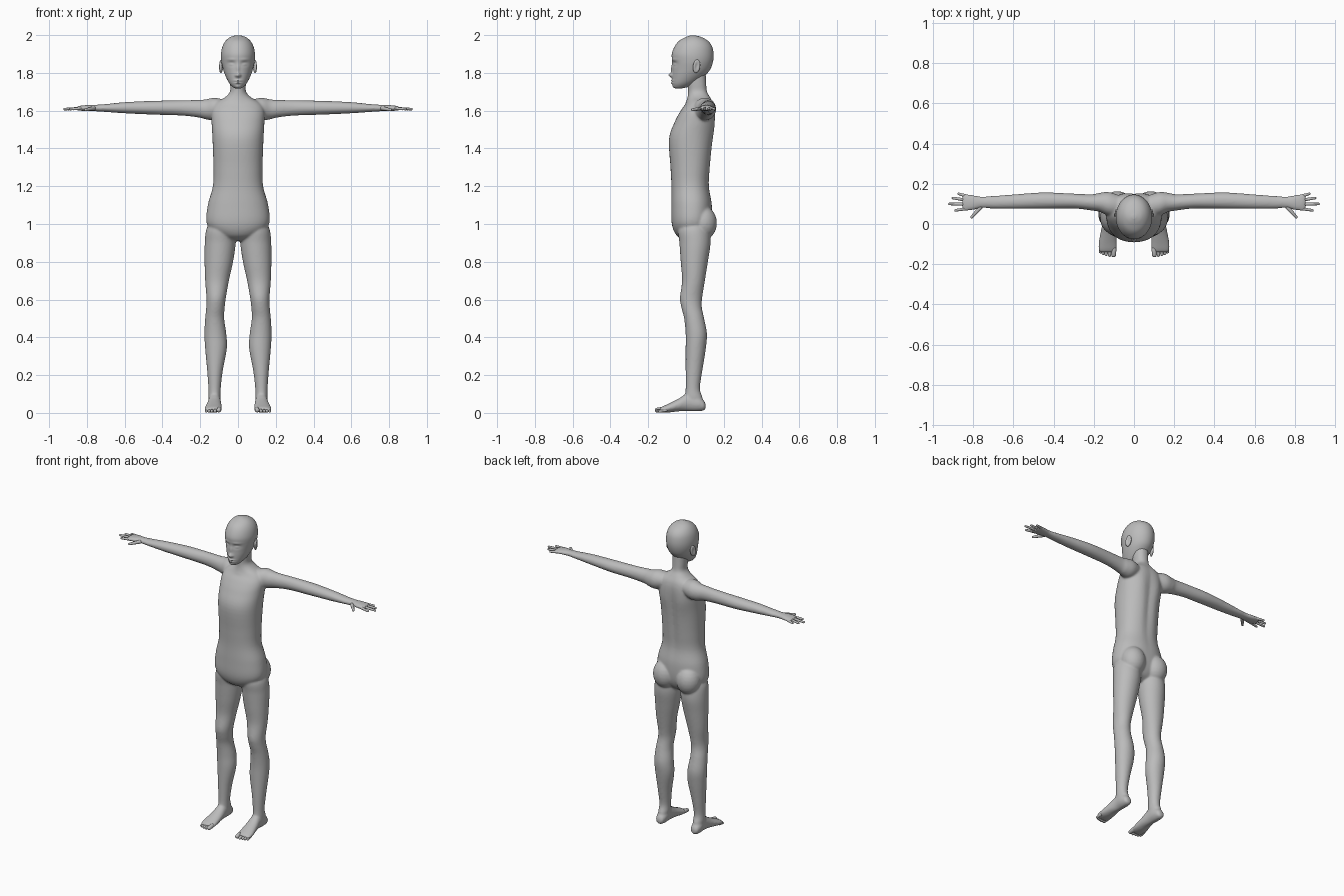
import bpy
import bmesh
from math import cos, sin, pi, exp
from mathutils import Vector, Matrix

cube = bpy.data.objects.get("Cube")
if cube:
    bpy.data.objects.remove(cube)

grey = bpy.data.materials.new("plain_grey")
grey.use_nodes = True
grey.diffuse_color = (0.5, 0.5, 0.5, 1)
grey.node_tree.nodes["Principled BSDF"].inputs["Base Color"].default_value = (0.5, 0.5, 0.5, 1)

CM = 0.01
BOTH = (1, -1)


def spline(a, b, c, d, t):
    """Curve value between b and c that passes through both."""
    return b + 0.5 * t * (c - a + t * (2 * a - 5 * b + 4 * c - d + t * (3 * (b - c) + d - a)))


def loft(bm, axis, sections, side=1, sides=32, steps=5, power=2.0):
    """Skin over (position, low, high, low, high) cross-sections along an axis."""
    rows = []
    for i in range(len(sections) - 1):
        near = [sections[min(max(i + k, 0), len(sections) - 1)] for k in (-1, 0, 1, 2)]
        for s in range(steps):
            rows.append([spline(*v, s / steps) for v in zip(*near)])
    rows.append(sections[-1])
    order = {"x": (0, 1, 2), "y": (1, 0, 2), "z": (2, 0, 1)}[axis]

    def curve(v):
        return abs(v) ** (2 / power) * (1 if v >= 0 else -1)

    rings = []
    for pos, u0, u1, v0, v1 in rows:
        ring = []
        for k in range(sides):
            a = 2 * pi * k / sides
            co = [0, 0, 0]
            co[order[0]] = pos
            co[order[1]] = (u0 + u1) / 2 + (u1 - u0) / 2 * curve(cos(a))
            co[order[2]] = (v0 + v1) / 2 + (v1 - v0) / 2 * curve(sin(a))
            ring.append(bm.verts.new((co[0] * side * CM, co[1] * CM, co[2] * CM)))
        rings.append(ring)
    for lower, upper in zip(rings, rings[1:]):
        for k in range(sides):
            n = (k + 1) % sides
            bm.faces.new((lower[k], lower[n], upper[n], upper[k]))
    bm.faces.new(rings[0])
    bm.faces.new(rings[-1])


def ball(bm, centre, radii, side=1, segments=24):
    place = Matrix.Translation(Vector((centre[0] * side, centre[1], centre[2])) * CM)
    size = Matrix.Diagonal((*(Vector(radii) * CM), 1))
    return bmesh.ops.create_uvsphere(bm, u_segments=segments, v_segments=segments // 2,
                                     radius=1, matrix=place @ size)["verts"]


def digit(bm, start, end, radius, tip=0.75):
    """Tapered capsule for a finger or toe."""
    start, end = Vector(start) * CM, Vector(end) * CM
    along = end - start
    turn = along.to_track_quat("Z", "Y")
    verts = bmesh.ops.create_uvsphere(bm, u_segments=14, v_segments=11, radius=radius * CM)["verts"]
    for v in verts:
        if v.co.z > 0:
            v.co = v.co * tip + Vector((0, 0, along.length - radius * tip * CM))
        v.co = turn @ v.co + start


def push(verts, bumps, facing):
    """Soft sculpting in y: each bump is (x, z, depth, width, height) in cm."""
    for v in verts:
        if v.co.y * facing < 0:
            continue
        x, z = v.co.x / CM, v.co.z / CM
        v.co.y += CM * sum(d * exp(-((x - bx) / w) ** 2 - ((z - bz) / h) ** 2)
                           for bx, bz, d, w, h in bumps)


def finish(name, bm, mirror=False):
    bmesh.ops.recalc_face_normals(bm, faces=bm.faces)
    for f in bm.faces:
        f.smooth = True
    mesh = bpy.data.meshes.new(name)
    bm.to_mesh(mesh)
    bm.free()
    mesh.materials.append(grey)
    ob = bpy.data.objects.new(name, mesh)
    bpy.context.collection.objects.link(ob)
    if mirror:
        ob.modifiers.new("mirror", "MIRROR")
    return ob


# Body: torso with neck, arms, legs and feet fused into one skin
TORSO = [(91, -5, 5, 0, 7), (94, -11, 11, -5, 11), (100, -16.5, 16.5, -7.5, 13.5),
         (110, -16, 16, -7.8, 13.8), (120, -13.3, 13.3, -7.7, 12.4), (130, -13, 13, -8.2, 13),
         (145, -13.5, 13.5, -9, 14.5), (154, -14, 14, -6, 15.3), (160, -14, 14, -2.8, 15.4),
         (164, -12, 12, 0, 14.6), (167, -7, 7, 1, 13), (170, -4.3, 4.3, 1.3, 11.3),
         (174, -4.2, 4.2, 1, 10.8), (180, -4.5, 4.5, 0, 10.5)]
LEG = [(104, 5, 12, 1, 9), (98, 1.5, 16.5, -4, 12), (90, 1.2, 17.6, -3.5, 13),
       (80, 2.6, 17.7, -2.8, 11.6), (70, 4.8, 17.4, -2.1, 10), (61, 6.4, 16.7, -3.2, 8.6),
       (56, 7, 16.8, -2.5, 8.4), (50, 7.3, 17.4, -1, 9.6), (42, 6.2, 17.8, -0.2, 11.1),
       (34, 5.9, 17.4, -0.2, 10.5), (22, 8.1, 16.3, -0.2, 8.6), (13, 9.1, 15.7, -0.2, 7.4),
       (8, 9.2, 15.7, -0.5, 8.8), (4, 10, 15, 1, 9)]
FOOT = [(10.4, 11.5, 13.5, 2.5, 4.5), (9.5, 10, 15, 1.3, 6.5), (6, 9.2, 15.8, 0.8, 9.5),
        (1, 9.1, 15.7, 0.9, 10.5), (-4, 8.7, 16.6, 0.8, 7.5), (-9, 8.4, 17.6, 0.2, 5),
        (-12.5, 8.5, 17.7, 0.2, 3.4), (-14, 9.3, 17, 0.7, 2.5)]
ARM = [(4, 4, 13, 158, 165), (12, 4, 15.8, 155, 166.8), (17, 6, 15.5, 155.4, 166),
       (21, 6.7, 14.8, 156.4, 165.7), (30, 7.7, 15.1, 157.4, 165.5), (45, 7.6, 15.7, 157.9, 165.2),
       (60, 7.5, 14.7, 158.6, 164.5), (70, 7.7, 14, 159.3, 163.5), (76, 7.9, 13.7, 159.7, 163.1),
       (80, 6.9, 14.4, 159.8, 163), (84, 6.5, 15, 160, 162.5), (85.5, 7.2, 14.6, 160.3, 161.9)]

bm = bmesh.new()
loft(bm, "z", TORSO, power=2.2, sides=48)
push(bm.verts, [(0, 140, -1, 2.5, 22), (7, 152, 0.6, 4, 7), (-7, 152, 0.6, 4, 7)], 1)
for side in BOTH:
    loft(bm, "z", LEG, side)
    loft(bm, "y", FOOT, side)
    loft(bm, "x", ARM, side)
    ball(bm, (8.3, 9, 100.5), (7.6, 7.4, 9), side)
body = finish("body", bm)
skin = body.modifiers.new("fuse", "REMESH")
skin.mode = "VOXEL"
skin.voxel_size = 0.006
skin.use_smooth_shade = True
soften = body.modifiers.new("soften", "SMOOTH")
soften.factor = 0.5
soften.iterations = 8

# Head with sculpted face
HEAD = [(171.8, -1.5, 1.5, -5.5, -2), (172.5, -2.7, 2.7, -6.6, 1), (174, -4.2, 4.2, -7.2, 4),
        (176, -5.5, 5.5, -7.3, 7), (179, -6.9, 6.9, -7.3, 10.5), (182, -7.9, 7.9, -7.2, 12.9),
        (186, -8.8, 8.8, -7.3, 14.3), (190, -9, 9, -7.5, 14.6), (194, -8.2, 8.2, -6, 13.8),
        (197, -6.5, 6.5, -3.6, 11.6), (199, -4, 4, 0, 8), (199.9, -1, 1, 2.6, 4.6)]
FACE = [(0, 182, -0.7, 0.8, 2.6), (0, 178.8, -1.7, 1.1, 1.2), (0, 175.9, -0.8, 1.9, 0.5),
        (0, 174.7, -0.7, 1.5, 0.5), (0, 175.3, 0.3, 1.8, 0.2), (0, 172.6, -0.3, 1.6, 0.8)]
for s in BOTH:
    FACE += [(s * 3.4, 184.8, 0.9, 2, 1.2), (s * 3.5, 184.5, -0.7, 1.3, 0.6),
             (s * 3.6, 187, -0.35, 2.4, 0.7), (s * 1.1, 178.6, -0.5, 0.6, 0.6)]
bm = bmesh.new()
loft(bm, "z", HEAD, sides=96, steps=8)
push(bm.verts, FACE, -1)
finish("head", bm)

# Ears: flattened shells with a hollow outer face
bm = bmesh.new()
for v in ball(bm, (0, 0, 0), (1.1, 2, 3.6)):
    if v.co.x > 0:
        v.co.x -= 0.9 * CM * exp(-(v.co.y / (1.1 * CM)) ** 2 - (v.co.z / (2.2 * CM)) ** 2)
    v.co = Matrix.Rotation(0.3, 3, "Z") @ Matrix.Rotation(-0.15, 3, "X") @ v.co
    v.co += Vector((9, 5.6, 183.5)) * CM
finish("ears", bm, mirror=True)

# Fingers and thumb
bm = bmesh.new()
for root, tip in (((83, 13.8), (87.8, 15.2)), ((83.5, 11.9), (90.7, 13)),
                  ((83.5, 9.8), (92.5, 10)), ((83, 7.7), (89.4, 6.7))):
    digit(bm, (*root, 161.2), (*tip, 160.8), 0.85)
digit(bm, (76.5, 8.2, 161.2), (81.2, 2.9, 160.4), 1.15, 0.6)
finish("fingers", bm, mirror=True)

# Toes, big toe on the inner side
bm = bmesh.new()
for x, y, r in ((10, -16.5, 1.3), (12, -16.3, 0.9), (13.7, -15.9, 0.85),
                (15.2, -15.4, 0.8), (16.6, -14.6, 0.75)):
    digit(bm, (x, y + 4, r + 0.6), (x + 0.2, y, r), r, 0.95)
finish("toes", bm, mirror=True)
